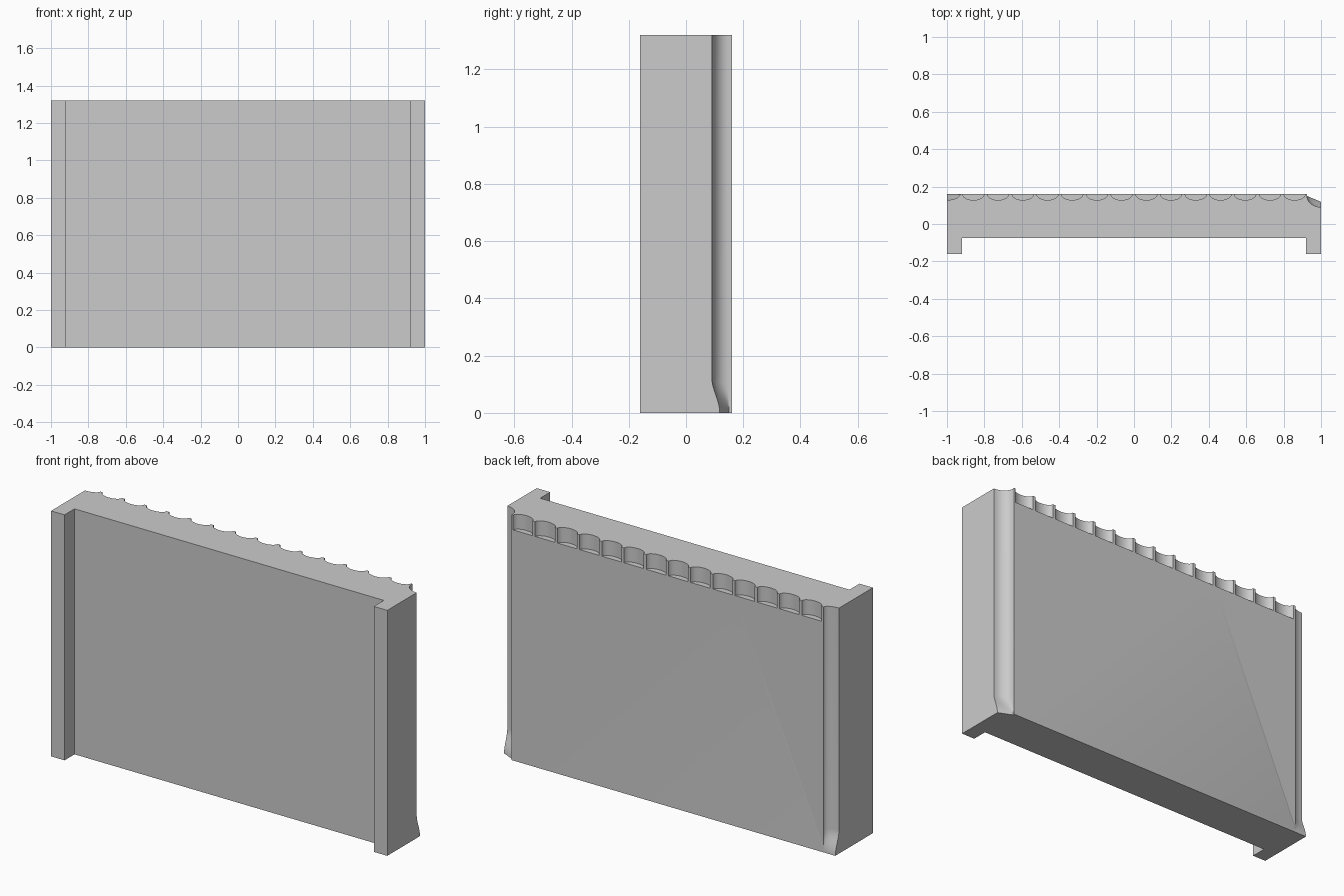
import bpy, bmesh, math

if "Cube" in bpy.data.objects:
    bpy.data.objects.remove(bpy.data.objects["Cube"])

TOP, SHELF, FLARE = 1.32, 1.24, 0.125   # top edge, foot of the short flutes, end of the corner flare
BACK, EDGE = 0.16, 0.925
FLUTES, STEPS = 14, 10
PITCH = 2 * EDGE / FLUTES
HALF = PITCH / 2 - 0.008                # half width of one flute


def lerp(a, b, t):
    return a + (b - a) * t


def section(z, fluted):
    """Outline of the panel at height z, always with the same number of points."""
    t = min(z / FLARE, 1)
    t = t * t * (3 - 2 * t)
    # front with two side ribs
    pts = [(-1, -0.16), (-0.92, -0.16), (-0.92, -0.075),
           (0.92, -0.075), (0.92, -0.16), (1, -0.16)]
    # deep cove on the right back corner
    for i in range(STEPS + 1):
        a = math.pi / 2 * i / STEPS
        x = 1 - 0.075 * math.sin(a)
        y = 0.15 - 0.06 * math.cos(a)
        flat = lerp(0.118, 0.15, (1 - x) / 0.075)
        pts.append((x, lerp(flat, y, t)))
    # row of flutes along the back, right to left
    pts.append((EDGE, BACK))
    for k in range(FLUTES):
        cx = EDGE - PITCH * (k + 0.5)
        for i in range(STEPS + 1):
            a = math.pi * i / STEPS
            depth = 0.032 * math.sin(a) if fluted else 0
            pts.append((cx + HALF * math.cos(a), BACK - depth))
    # shallow half flute on the left back corner
    pts.append((-EDGE, BACK))
    for i in range(STEPS + 1):
        a = math.pi / 2 * i / STEPS
        pts.append((-1 + 0.07 * math.cos(a), BACK - 0.032 * math.sin(a) * t))
    return [(x, y, z) for x, y in pts]


# loft the panel upward through its sections
levels = [(FLARE * i / 10, False) for i in range(11)]
levels += [(SHELF, False), (SHELF, True), (TOP, True)]
bm = bmesh.new()
rings = [[bm.verts.new(p) for p in section(z, f)] for z, f in levels]
for low, high in zip(rings, rings[1:]):
    for i in range(len(low)):
        j = (i + 1) % len(low)
        bm.faces.new((low[i], low[j], high[j], high[i]))
bm.faces.new(rings[0][::-1])
bm.faces.new(rings[-1])
bmesh.ops.remove_doubles(bm, verts=bm.verts, dist=0.0001)
bmesh.ops.dissolve_degenerate(bm, edges=bm.edges, dist=0.0001)
bmesh.ops.dissolve_limit(bm, angle_limit=0.002, verts=bm.verts, edges=bm.edges)
bmesh.ops.recalc_face_normals(bm, faces=bm.faces)

mesh = bpy.data.meshes.new("fluted_panel")
bm.to_mesh(mesh)
bm.free()
panel = bpy.data.objects.new("fluted_panel", mesh)
bpy.context.collection.objects.link(panel)

grey = bpy.data.materials.new("light grey")
grey.diffuse_color = (0.6, 0.6, 0.6, 1)
grey.use_nodes = True
grey.node_tree.nodes["Principled BSDF"].inputs["Base Color"].default_value = grey.diffuse_color
mesh.materials.append(grey)

bpy.context.view_layer.objects.active = panel
panel.select_set(True)
bpy.ops.object.shade_smooth_by_angle(angle=math.radians(30))
